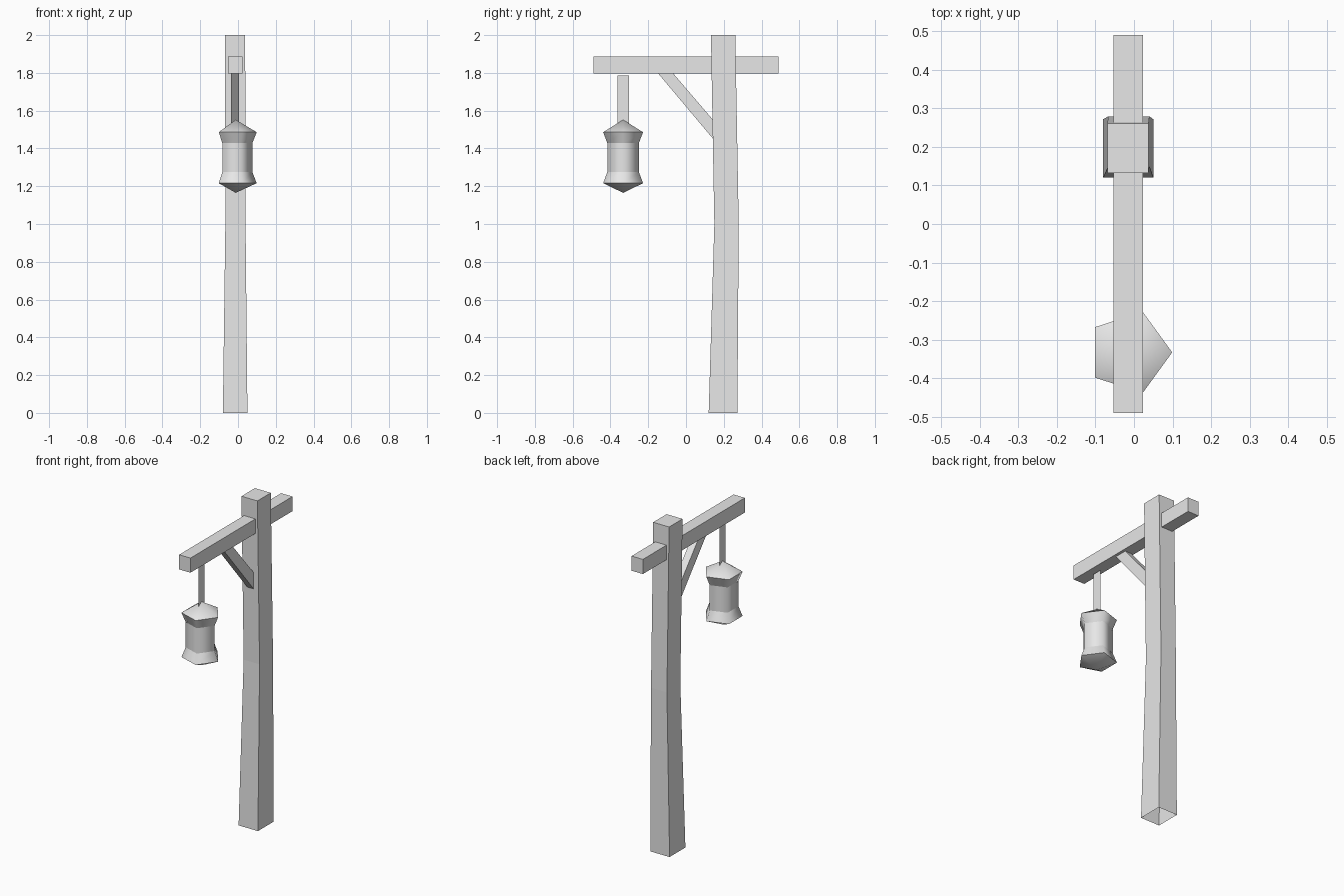
import bpy, bmesh, math

cube = bpy.data.objects.get("Cube")
if cube:
    bpy.data.objects.remove(cube, do_unlink=True)

GREY = (0.8, 0.8, 0.8, 1.0)
grey = bpy.data.materials.new("plain_grey")
grey.use_nodes = True
grey.diffuse_color = GREY
grey.node_tree.nodes["Principled BSDF"].inputs["Base Color"].default_value = GREY


def finish(name, bm):
    bmesh.ops.recalc_face_normals(bm, faces=bm.faces[:])
    mesh = bpy.data.meshes.new(name)
    bm.to_mesh(mesh)
    bm.free()
    mesh.materials.append(grey)
    obj = bpy.data.objects.new(name, mesh)
    bpy.context.collection.objects.link(obj)
    return obj


def loft(name, rings, cap_start=True, cap_end=True, smooth=False):
    """Skin closed rings of points; a one-point ring makes a tip."""
    bm = bmesh.new()
    loops = [[bm.verts.new(p) for p in ring] for ring in rings]
    for a, b in zip(loops, loops[1:]):
        n = max(len(a), len(b))
        for i in range(n):
            j = (i + 1) % n
            if len(a) == 1:
                corners = (a[0], b[j], b[i])
            elif len(b) == 1:
                corners = (a[i], a[j], b[0])
            else:
                corners = (a[i], a[j], b[j], b[i])
            bm.faces.new(corners).smooth = smooth
    for loop, cap in ((loops[0], cap_start), (loops[-1], cap_end)):
        if cap and len(loop) > 2:
            bm.faces.new(loop)
    # Keep the bands crisp while rounding each band sideways
    if smooth:
        for loop in loops:
            if len(loop) > 1:
                for i, v in enumerate(loop):
                    bm.edges.get((v, loop[i - 1])).smooth = False
    return finish(name, bm)


def rect(x0, x1, y0, y1, z):
    return [(x0, y0, z), (x1, y0, z), (x1, y1, z), (x0, y1, z)]


# Slightly bent, tapering post, open underneath
loft("post", [rect(-0.08, 0.05, 0.12, 0.272, 0),
              rect(-0.067, 0.04, 0.15, 0.279, 1),
              rect(-0.069, 0.038, 0.132, 0.261, 2)], cap_start=False)

# Crossbeam through the post
loft("crossbeam", [rect(-0.053, 0.023, -0.49, 0.49, z) for z in (1.797, 1.886)])

# Diagonal brace between post and crossbeam
side = [(-0.15, 1.8), (-0.07, 1.8), (0.15, 1.543), (0.15, 1.443)]
loft("brace", [[(x, y, z) for y, z in side] for x in (-0.038, 0.006)])

# Five-sided lantern hanging below the beam
CX, CY = -0.012, -0.333


def pentagon(radius, z):
    angles = [math.tau * i / 5 for i in range(5)]
    return [(CX + radius * math.cos(a), CY + radius * math.sin(a), z) for a in angles]


profile = [(0.111, 1.216), (0.088, 1.275), (0.088, 1.429), (0.111, 1.486)]
loft("lantern",
     [[(CX, CY, 1.165)]] + [pentagon(r, z) for r, z in profile] + [[(CX, CY, 1.552)]],
     smooth=True)

# Flat hanger strap
bm = bmesh.new()
bm.faces.new([bm.verts.new((CX, CY + dy, z)) for dy, z in
              ((-0.03, 1.52), (0.03, 1.52), (0.03, 1.786), (-0.03, 1.786))])
finish("hanger_strap", bm)
